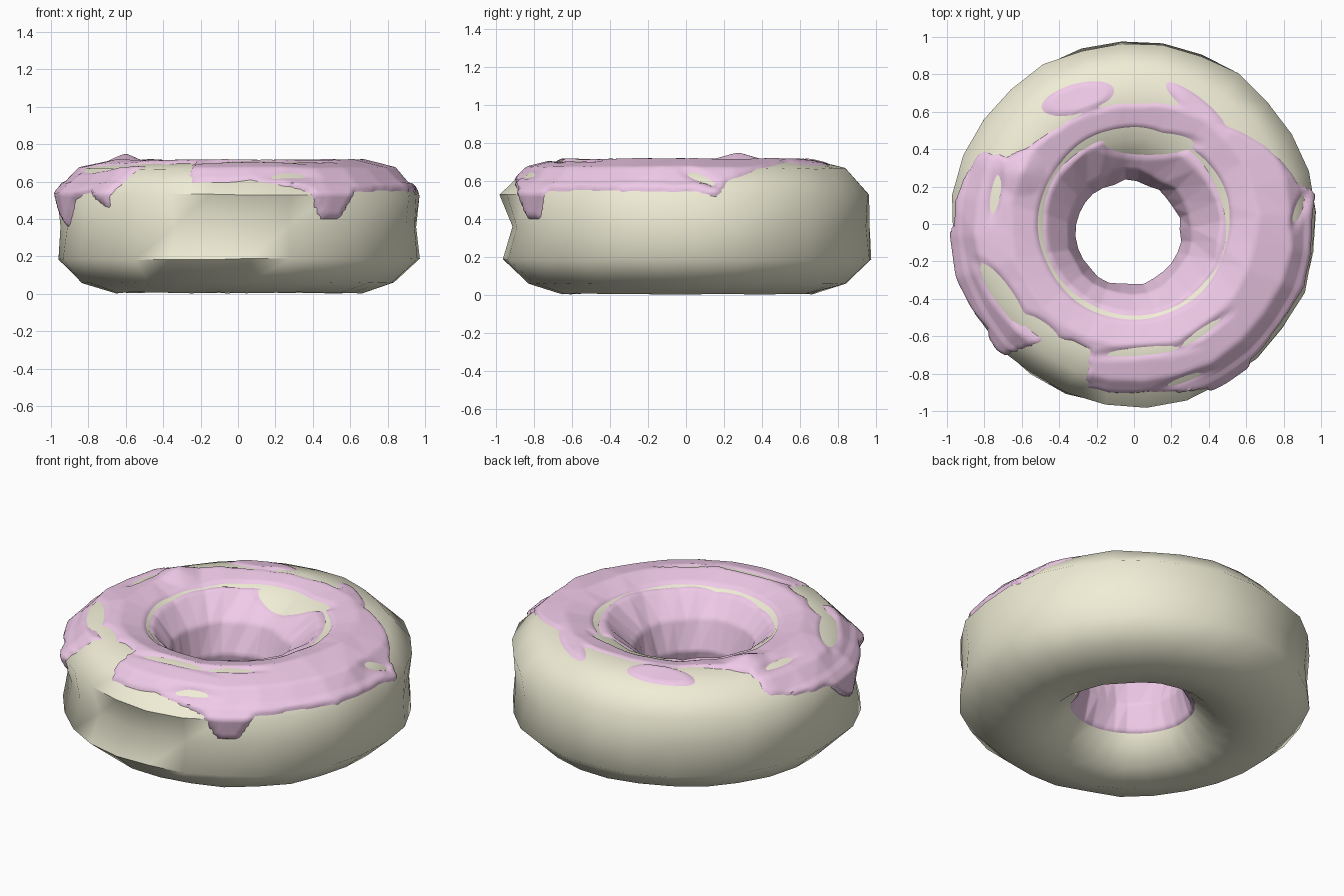
import bpy, bmesh, math, random
from mathutils import Vector, noise
from mathutils.bvhtree import BVHTree

if "Cube" in bpy.data.objects:
    bpy.data.objects.remove(bpy.data.objects["Cube"])

random.seed(4)
RING, MID = 0.64, 0.36


def material(name, rgb):
    m = bpy.data.materials.new(name)
    m.diffuse_color = (*rgb, 1)
    m.use_nodes = True
    m.node_tree.nodes["Principled BSDF"].inputs["Base Color"].default_value = m.diffuse_color
    return m


def finish(bm, name, mat, angle):
    me = bpy.data.meshes.new(name)
    bm.to_mesh(me)
    ob = bpy.data.objects.new(name, me)
    bpy.context.collection.objects.link(ob)
    me.materials.append(mat)
    bpy.ops.object.select_all(action='DESELECT')
    ob.select_set(True)
    bpy.context.view_layer.objects.active = ob
    bpy.ops.object.shade_smooth_by_angle(angle=math.radians(angle))
    return ob


# dough: 12-sided section swept around 28 steps, with a lumpy hand-pulled feel
profile = [(0.96, 0.36), (0.975, 0.53), (0.84, 0.665), (0.66, 0.708), (0.48, 0.665),
           (0.34, 0.53), (0.29, 0.36), (0.34, 0.18), (0.47, 0.05), (0.66, 0.005),
           (0.84, 0.06), (0.97, 0.185)]
SEG, NP = 28, len(profile)
dough = bmesh.new()
rings = []
for i in range(SEG):
    a = math.tau * (i + 0.3) / SEG
    ring = []
    for k, (r, z) in enumerate(profile):
        r += random.uniform(-0.01, 0.01)
        if k == 0:
            r -= 0.045 * max(0, math.cos(a - math.radians(-100))) ** 3
        shift = max(0, min(1, (0.6 - r) / 0.3))     # the hole sits off centre
        ring.append(dough.verts.new((r * math.cos(a) - 0.03 * shift,
                                     r * math.sin(a) - 0.05 * shift,
                                     max(0, z + random.uniform(-0.004, 0.004)))))
    rings.append(ring)
for i in range(SEG):
    A, B = rings[i], rings[(i + 1) % SEG]
    for k in range(NP):
        n = (k + 1) % NP
        dough.faces.new((A[k], B[k], B[n], A[n]))
dough.normal_update()
tree = BVHTree.FromBMesh(dough)
finish(dough, "dough", material("dough", (0.87, 0.85, 0.67)), 60)

# icing edge: heading around the ring -> section angle where the icing stops
edge = [(-180, 30), (-168, 8), (-162, 0), (-155, 25), (-145, 30), (-136, 18), (-131, 50),
        (-126, 74), (-118, 80), (-109, 78), (-106, 40), (-85, 44), (-72, 36), (-66, 30),
        (-62, 8), (-55, 8), (-50, 30), (-38, 33), (-20, 30), (0, 32), (10, 26), (14, 42),
        (20, 50), (30, 60), (45, 75), (60, 82), (90, 90), (128, 88), (145, 80), (152, 70),
        (155, 42), (165, 35), (180, 30)]
# (x, y, half length, half width, tilt): loose blobs, and spots where dough shows
blobs = [(-0.30, 0.67, 0.2, 0.08, 15), (0.33, 0.63, 0.2, 0.05, -38)]
spots = [(0.08, 0.43, 0.24, 0.06, 0), (-0.74, 0.16, 0.11, 0.025, 80),
         (-0.70, -0.38, 0.2, 0.05, -55), (-0.50, -0.56, 0.12, 0.04, -35),
         (0.05, -0.68, 0.2, 0.022, 5), (0.36, -0.58, 0.13, 0.018, 35),
         (0.27, -0.83, 0.1, 0.015, 20), (0.88, 0.08, 0.08, 0.02, 70)]


def edge_at(deg):
    for (a, p), (b, q) in zip(edge, edge[1:]):
        if a <= deg <= b:
            return p + (q - p) * (deg - a) / (b - a)
    return edge[-1][1]


def inside(e, x, y):
    cx, cy, l, w, t = e
    c, s = math.cos(math.radians(t)), math.sin(math.radians(t))
    u, v = (x - cx) * c + (y - cy) * s, (y - cy) * c - (x - cx) * s
    return (1 - math.hypot(u / l, v / w)) * w


def coverage(deg, phi, p):
    d = math.radians(phi - edge_at(deg)) * 0.35
    d += 0.012 * noise.noise(p * 9)
    d = min(d, math.radians(212 - phi) * 0.35)
    if phi > 5:
        for e in blobs:
            d = max(d, inside(e, p.x, p.y))
        for e in spots:
            d = min(d, -inside(e, p.x, p.y))
    # thin bare line around the inner lip
    width = 0.011 + 0.016 * noise.noise(p * 3)
    return min(d, abs(math.hypot(p.x, p.y) - 0.5) - width)


# icing: fine sheet laid on the dough, sinking under it wherever it is bare
NT, NF = 270, 90
icing = bmesh.new()
grid = []
for i in range(NT):
    deg = -180 + 360 * i / NT
    a = math.radians(deg)
    out = Vector((math.cos(a), math.sin(a), 0))
    row = []
    for j in range(NF + 1):
        phi = -12 + 236 * j / NF
        f = math.radians(phi)
        n = out * math.cos(f) + Vector((0, 0, math.sin(f)))
        p = tree.ray_cast(out * RING + Vector((0, 0, MID)), n)[0]
        d = coverage(deg, phi, p)
        lift = max(-0.012, min(0.011, d * 0.7))
        if d > 0 and phi < 40:
            lift += 0.008                           # drips stand prouder
        # small peak near the left rear crest
        lift += 0.03 * max(0, 1 - math.hypot(p.x + 0.6, p.y - 0.28) / 0.13)
        row.append((icing.verts.new(p + n * lift), d))
    grid.append(row)
for i in range(NT):
    A, B = grid[i], grid[(i + 1) % NT]
    for j in range(NF):
        q = (A[j], B[j], B[j + 1], A[j + 1])
        if max(d for _, d in q) > -0.008:
            icing.faces.new([v for v, _ in q])
bmesh.ops.delete(icing, geom=[v for v in icing.verts if not v.link_faces], context='VERTS')
finish(icing, "icing", material("icing", (0.87, 0.59, 0.81)), 60)
